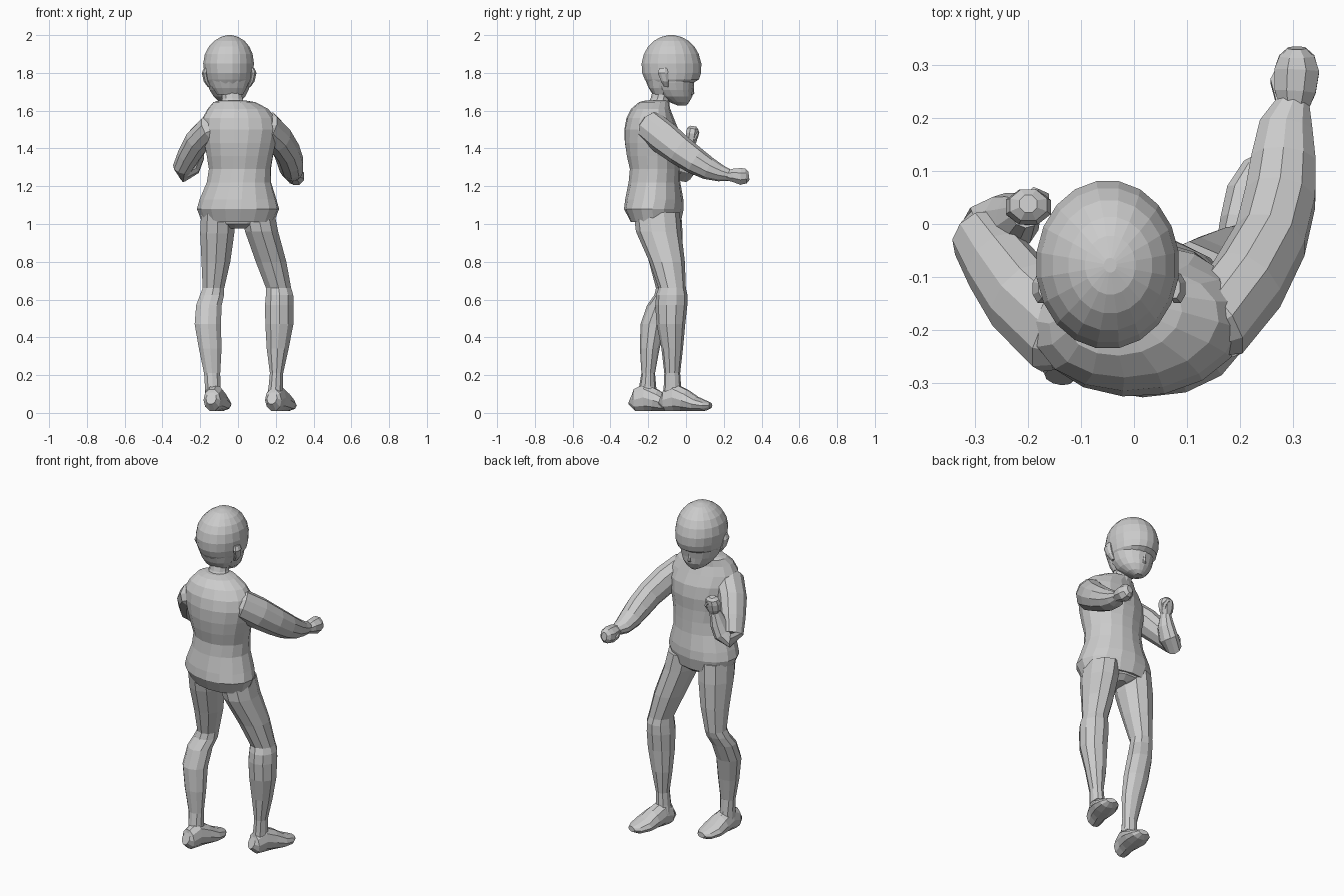
import bpy, bmesh
from math import sin, cos, pi, radians
from mathutils import Vector


def skin(name, loops):
    """Bridge point loops into one closed, flat-shaded mesh."""
    bm = bmesh.new()
    rows = [[bm.verts.new(p) for p in loop] for loop in loops]
    n = len(rows[0])
    for a, b in zip(rows, rows[1:]):
        for i in range(n):
            j = (i + 1) % n
            bm.faces.new((a[i], a[j], b[j], b[i]))
    bm.faces.new(rows[0])
    bm.faces.new(rows[-1])
    bmesh.ops.recalc_face_normals(bm, faces=bm.faces)
    me = bpy.data.meshes.new(name)
    bm.to_mesh(me)
    bm.free()
    ob = bpy.data.objects.new(name, me)
    bpy.context.collection.objects.link(ob)
    return ob


def stack(name, rings, n=10, yaw=(0, 0)):
    """Horizontal elliptical rings (x, y, z, rx, ry), yaw blended bottom to top."""
    loops = []
    for k, (x, y, z, rx, ry) in enumerate(rings):
        w = radians(yaw[0] + (yaw[1] - yaw[0]) * k / (len(rings) - 1))
        loop = []
        for i in range(n):
            a = 2 * pi * (i + 0.5) / n
            p, q = rx * cos(a), ry * sin(a)
            loop.append((x + p * cos(w) - q * sin(w), y + p * sin(w) + q * cos(w), z))
        loops.append(loop)
    return skin(name, loops)


def sweep(name, rings, ref, n=10):
    """Rings (x, y, z, r_up, r_side) set square to their path."""
    pts = [Vector(r[:3]) for r in rings]
    loops = []
    for k, r in enumerate(rings):
        t = (pts[min(k + 1, len(pts) - 1)] - pts[max(k - 1, 0)]).normalized()
        u = Vector(ref).cross(t).normalized()
        v = t.cross(u)
        loops.append([pts[k] + v * r[3] * cos(2 * pi * (i + .5) / n)
                      + u * r[4] * sin(2 * pi * (i + .5) / n) for i in range(n)])
    return skin(name, loops)


# Jacket: pelvis turned one way, shoulders the other
stack("jacket", [
    (0.00, -.160, 1.01, .193, .130), (0.00, -.170, 1.08, .220, .156),
    (0.00, -.168, 1.13, .205, .153), (0.005, -.167, 1.22, .172, .137),
    (0.01, -.166, 1.29, .166, .132), (0.01, -.175, 1.36, .178, .140),
    (0.01, -.178, 1.43, .192, .148), (0.01, -.183, 1.50, .203, .144),
    (0.005, -.190, 1.56, .195, .125), (0.00, -.187, 1.61, .162, .102),
    (-.02, -.170, 1.645, .112, .078), (-.03, -.155, 1.655, .065, .055)], 16, (-12, 12))

# Trousers seat
stack("trouser_seat", [
    (0.00, -.145, .975, .05, .07), (0.00, -.147, 1.0, .15, .105),
    (0.00, -.150, 1.06, .190, .125)], 14, (-10, -10))

# Legs
stack("left_leg", [
    (-.130, -.205, .08, .045, .055), (-.134, -.203, .14, .043, .045),
    (-.137, -.200, .21, .045, .036), (-.147, -.192, .34, .063, .052),
    (-.160, -.175, .47, .073, .066), (-.154, -.138, .57, .071, .068),
    (-.137, -.105, .625, .067, .062), (-.130, -.095, .66, .060, .064),
    (-.117, -.108, .80, .080, .088), (-.110, -.130, .95, .095, .112),
    (-.105, -.145, 1.06, .095, .120)])
stack("right_leg", [
    (.195, -.070, .08, .045, .055), (.200, -.072, .14, .040, .046),
    (.204, -.073, .21, .037, .042), (.210, -.073, .34, .061, .057),
    (.219, -.080, .47, .078, .076), (.219, -.078, .57, .080, .085),
    (.220, -.075, .625, .076, .083), (.215, -.073, .66, .070, .072),
    (.175, -.100, .80, .085, .094), (.125, -.145, .96, .092, .120),
    (.105, -.155, 1.06, .092, .122)])

# Feet: heel to toe along a heading, sole near the ground
FOOT = [(0, .028, .035, .075), (.02, .046, .060, .066), (.075, .052, .076, .080),
        (.13, .062, .060, .064), (.19, .069, .041, .045), (.245, .055, .028, .036),
        (.275, .028, .015, .038)]
for name, hx, hy, head in (("left_foot", -.142, -.29, 78), ("right_foot", .180, -.13, 71)):
    c, s = cos(radians(head)), sin(radians(head))
    sweep(name, [(hx + d * c, hy + d * s, z + .002, h, w) for d, w, h, z in FOOT], (0, 0, 1))

# Arms
sweep("right_sleeve", [
    (.080, -.215, 1.525, .045, .045), (.155, -.185, 1.515, .078, .085),
    (.213, -.115, 1.455, .075, .088), (.258, -.030, 1.388, .071, .080),
    (.277, .050, 1.333, .070, .072), (.283, .120, 1.293, .064, .060),
    (.288, .185, 1.268, .053, .044), (.303, .232, 1.258, .032, .030)], (1, 0, 0))
sweep("left_sleeve", [
    (-.075, -.225, 1.525, .045, .045), (-.145, -.205, 1.510, .072, .085),
    (-.210, -.140, 1.445, .070, .082), (-.258, -.075, 1.365, .062, .072),
    (-.292, -.025, 1.298, .053, .060), (-.288, -.010, 1.268, .045, .048),
    (-.245, .000, 1.300, .048, .060), (-.220, .008, 1.360, .044, .052),
    (-.205, .022, 1.425, .030, .030)], (.84, -.13, -.53))

# Fists with thumbs
sweep("right_fist", [
    (.303, .215, 1.257, .028, .028), (.305, .250, 1.258, .042, .038),
    (.308, .290, 1.252, .046, .048), (.308, .318, 1.254, .036, .042),
    (.308, .333, 1.256, .018, .025)], (1, 0, 0), 8)
sweep("right_thumb", [(.280, .235, 1.26, .014, .014), (.272, .270, 1.242, .016, .016),
                      (.284, .298, 1.222, .012, .012)], (1, 0, 0), 6)
sweep("left_fist", [
    (-.205, .022, 1.415, .026, .026), (-.202, .028, 1.445, .042, .032),
    (-.200, .032, 1.480, .046, .036), (-.200, .036, 1.505, .038, .032),
    (-.200, .038, 1.518, .018, .018)], (1, 0, 0), 8)
sweep("left_thumb", [(-.180, .028, 1.43, .014, .014), (-.174, .050, 1.465, .015, .015),
                     (-.190, .060, 1.490, .011, .011)], (1, 0, 0), 6)

# Neck
stack("neck", [(-.025, -.155, 1.61, .075, .062), (-.030, -.135, 1.665, .056, .052),
               (-.040, -.110, 1.75, .058, .055)])

# Face and jaw
stack("face", [
    (-.045, -.022, 1.628, .022, .024), (-.045, -.035, 1.645, .055, .052),
    (-.045, -.055, 1.675, .085, .088), (-.047, -.068, 1.71, .105, .104),
    (-.048, -.078, 1.75, .118, .122), (-.048, -.080, 1.79, .122, .125)], 18)

# Hair cap with a fringe overhang
stack("hair_cap", [
    (-.048, -.085, 1.745, .112, .122), (-.048, -.075, 1.765, .124, .145),
    (-.049, -.076, 1.80, .131, .158), (-.050, -.077, 1.85, .136, .160),
    (-.049, -.078, 1.90, .128, .147), (-.047, -.078, 1.94, .108, .124),
    (-.045, -.078, 1.97, .080, .092), (-.045, -.078, 1.99, .048, .056),
    (-.045, -.078, 2.00, .012, .014)], 20)

# Hair at the nape
stack("nape_hair", [(-.042, -.135, 1.685, .070, .040), (-.045, -.130, 1.72, .092, .068),
                    (-.048, -.110, 1.77, .115, .108)], 14)

# Ears and nose
for name, s in (("left_ear", -1), ("right_ear", 1)):
    x = -.047 + s * .120
    stack(name, [(x - s * .018, -.105, 1.725, .012, .012), (x, -.112, 1.755, .016, .022),
                 (x + s * .009, -.122, 1.80, .017, .030), (x + s * .003, -.120, 1.825, .012, .022)], 8)
stack("nose", [(-.045, .026, 1.683, .012, .010), (-.045, .032, 1.691, .011, .012),
               (-.045, .033, 1.735, .006, .008)], 6)
